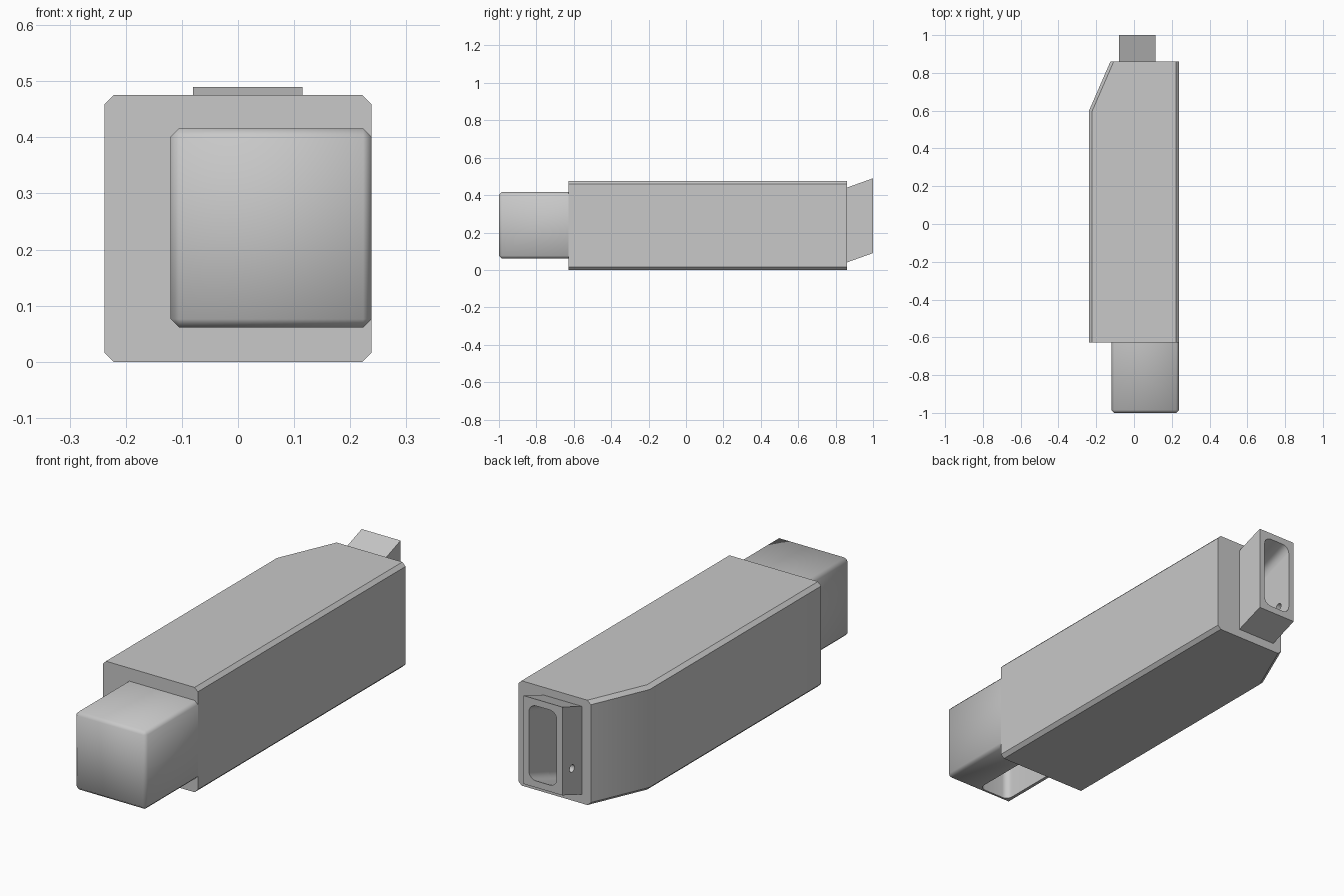
import bpy, bmesh, math
from mathutils import Vector

cube = bpy.data.objects.get("Cube")
if cube:
    bpy.data.objects.remove(cube, do_unlink=True)

grey = bpy.data.materials.new("plain_grey")
grey.use_nodes = True
GREY = (0.58, 0.58, 0.58, 1)
grey.diffuse_color = GREY
grey.node_tree.nodes["Principled BSDF"].inputs["Base Color"].default_value = GREY


def loft(name, ring, shift, bevel_rule=None, width=0.016, segments=1):
    """Solid swept from a closed ring of points along one shift vector."""
    bm = bmesh.new()
    shift = Vector(shift)
    a = [bm.verts.new(p) for p in ring]
    b = [bm.verts.new(Vector(p) + shift) for p in ring]
    bm.faces.new(a)
    bm.faces.new(b)
    for i in range(len(a)):
        j = (i + 1) % len(a)
        bm.faces.new((a[i], a[j], b[j], b[i]))
    bmesh.ops.recalc_face_normals(bm, faces=bm.faces)
    if bevel_rule:
        edges = [e for e in bm.edges if bevel_rule(e)]
        bmesh.ops.bevel(bm, geom=edges, offset=width, segments=segments,
                        profile=0.5, affect='EDGES')
    mesh = bpy.data.meshes.new(name)
    bm.to_mesh(mesh)
    bm.free()
    mesh.materials.append(grey)
    obj = bpy.data.objects.new(name, mesh)
    bpy.context.collection.objects.link(obj)
    return obj


def rounded_rect(u0, u1, v0, v1, r, steps=6):
    """Outline of a rectangle with round corners, as (u, v) pairs."""
    corners = ((u1 - r, v1 - r), (u0 + r, v1 - r), (u0 + r, v0 + r), (u1 - r, v0 + r))
    return [(u + r * math.cos(t), v + r * math.sin(t))
            for k, (u, v) in enumerate(corners)
            for t in [math.pi / 2 * (k + s / steps) for s in range(steps + 1)]]


def cut(target, cutter):
    mod = target.modifiers.new("cut", 'BOOLEAN')
    mod.operation = 'DIFFERENCE'
    mod.solver = 'EXACT'
    mod.object = cutter
    bpy.context.view_layer.objects.active = target
    bpy.ops.object.modifier_apply(modifier=mod.name)


def smooth(obj, degrees):
    bpy.ops.object.select_all(action='DESELECT')
    obj.select_set(True)
    bpy.context.view_layer.objects.active = obj
    bpy.ops.object.shade_smooth_by_angle(angle=math.radians(degrees))


def long_edge(e):
    d = e.verts[0].co - e.verts[1].co
    return abs(d.y) > 0.01


HALF, FRONT, BACK = 0.238, -0.628, 0.86

# Main body with one angled rear corner and chamfered long edges
outline = [(-HALF, FRONT), (HALF, FRONT), (HALF, BACK), (-0.125, BACK), (-HALF, 0.6)]
body = loft("main_body", [(x, y, 0) for x, y in outline], (0, 0, 0.475), long_edge)

# Front block, flush with the left side, softened on all but its hidden end
block = loft("front_block",
             [(-0.12, -1, 0.061), (HALF, -1, 0.061), (HALF, -1, 0.416), (-0.12, -1, 0.416)],
             (0, 1 + FRONT, 0),
             lambda e: min(v.co.y for v in e.verts) < -0.9, 0.015)

# Slanted rear spout
spout = loft("rear_spout",
             [(-0.08, BACK, 0.04), (0.115, BACK, 0.04), (0.115, BACK, 0.44), (-0.08, BACK, 0.44)],
             (0, 1 - BACK, 0.05))

# Deep round-cornered channel through the spout into the body
slope = 0.05 / (1 - BACK)
start, depth = 1.03, 0.28
channel = loft("channel_cutter",
               [(x, start, z + slope * (start - 1))
                for x, z in rounded_rect(-0.052, 0.087, 0.12, 0.46, 0.035)],
               (0, -depth, -slope * depth))

# Small pin hole in the right wall of the spout
pin = loft("pin_cutter",
           [(-0.15, 0.93 + 0.017 * math.cos(t), 0.185 + 0.017 * math.sin(t))
            for t in [math.tau * i / 20 for i in range(20)]],
           (0.15, 0, 0))

# Slot in the underside of the front block
slot = loft("slot_cutter",
            [(x, y, 0.03) for x, y in rounded_rect(-0.09, 0.07, -0.975, -0.66, 0.03)],
            (0, 0, 0.33))

cut(body, channel)
cut(spout, channel)
cut(spout, pin)
cut(block, slot)
for cutter in (channel, pin, slot):
    bpy.data.objects.remove(cutter, do_unlink=True)

smooth(body, 30)
smooth(spout, 30)
smooth(block, 50)
